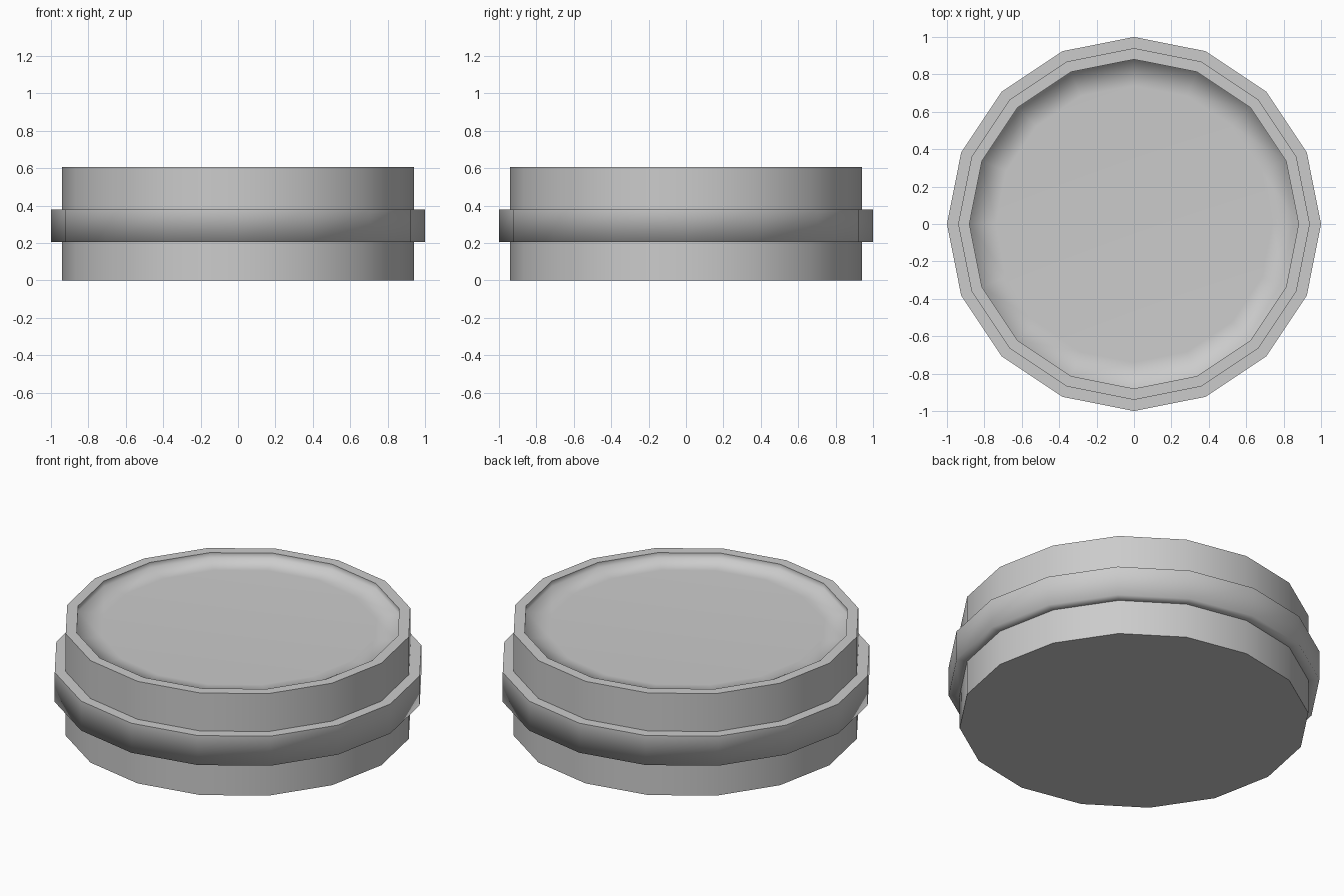
import bpy, bmesh, math

if "Cube" in bpy.data.objects:
    bpy.data.objects.remove(bpy.data.objects["Cube"])

SIDES = 16


def lathe(name, profile, sharp, cap_ends=False):
    """Spin a (radius, z) profile; 'sharp' lists the profile points with hard edges."""
    bm = bmesh.new()
    rings = []
    for r, z in profile:
        rings.append([bm.verts.new((r * math.cos(2 * math.pi * i / SIDES),
                                    r * math.sin(2 * math.pi * i / SIDES), z))
                      for i in range(SIDES)])
    for a, b in zip(rings, rings[1:]):
        for i in range(SIDES):
            j = (i + 1) % SIDES
            bm.faces.new((a[i], a[j], b[j], b[i]))
    if cap_ends:
        bm.faces.new(rings[0][::-1])
        bm.faces.new(rings[-1])
    for f in bm.faces:
        f.smooth = True
    for k in sharp:
        for i in range(SIDES):
            bm.edges.get((rings[k][i], rings[k][(i + 1) % SIDES])).smooth = False
    mesh = bpy.data.meshes.new(name)
    bm.to_mesh(mesh)
    bm.free()
    obj = bpy.data.objects.new(name, mesh)
    bpy.context.collection.objects.link(obj)
    return obj


# Drum body: flat base, straight wall, narrow rim and shallow dished top
lathe("drum_body",
      [(0.94, 0.0), (0.94, 0.605), (0.88, 0.605), (0.88, 0.572), (0.74, 0.565)],
      sharp=[0, 1, 2], cap_ends=True)

# Raised band: hard upper edge, softened lower edge
lathe("raised_band",
      [(0.94, 0.205), (1.0, 0.205), (1.0, 0.38), (0.94, 0.38)],
      sharp=[2])
